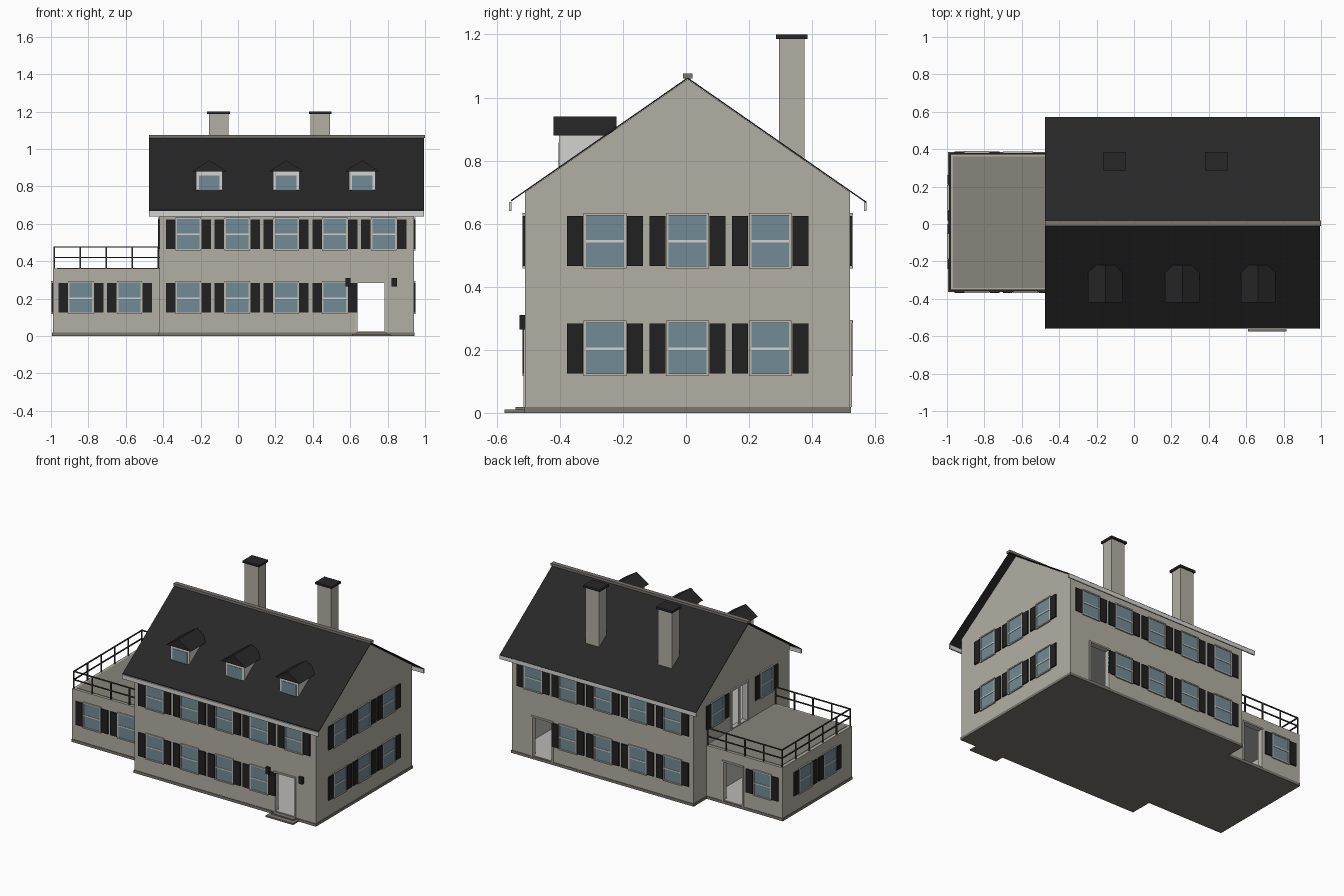
import bpy
import bmesh
from mathutils import Matrix, Vector

if "Cube" in bpy.data.objects:
    bpy.data.objects.remove(bpy.data.objects["Cube"])


def material(name, r, g, b):
    m = bpy.data.materials.new(name)
    m.use_nodes = True
    m.diffuse_color = (r, g, b, 1)
    bsdf = m.node_tree.nodes["Principled BSDF"]
    bsdf.inputs["Base Color"].default_value = (r, g, b, 1)
    bsdf.inputs["Roughness"].default_value = 0.8
    return m


WALL = material("beige wall", 0.45, 0.43, 0.37)
FRAME = material("pale stone frame", 0.51, 0.49, 0.43)
TRIM = material("white trim", 0.65, 0.65, 0.63)
GLASS = material("blue glass", 0.17, 0.26, 0.31)
SHUTTER = material("black paint", 0.015, 0.015, 0.015)
ROOF = material("charcoal roof", 0.02, 0.02, 0.02)
DECK = material("grey brown deck", 0.25, 0.23, 0.2)
BASE = material("dark stone", 0.2, 0.18, 0.155)
INSIDE = material("interior plaster", 0.5, 0.49, 0.46)
RAIL = material("railing metal", 0.045, 0.045, 0.04)

parts = {}


def box(name, mat, lo, hi):
    """Add a box between two corners to the named part."""
    bm, _ = parts.setdefault(name, (bmesh.new(), mat))
    lo, hi = Vector(lo), Vector(hi)
    size = Vector(abs(c) for c in hi - lo)
    bmesh.ops.create_cube(bm, size=1, matrix=Matrix.Translation((lo + hi) / 2) @ Matrix.Diagonal(size).to_4x4())


def prism(name, mat, profile, axis, start, end):
    """Extrude a closed profile of (across, z) points along x or y."""
    bm, _ = parts.setdefault(name, (bmesh.new(), mat))
    if axis == "x":
        verts = [bm.verts.new((start, a, z)) for a, z in profile]
        move = Vector((end - start, 0, 0))
    else:
        verts = [bm.verts.new((a, start, z)) for a, z in profile]
        move = Vector((0, end - start, 0))
    face = bm.faces.new(verts)
    grown = bmesh.ops.extrude_face_region(bm, geom=[face])
    bmesh.ops.translate(bm, vec=move, verts=[v for v in grown["geom"] if isinstance(v, bmesh.types.BMVert)])
    bmesh.ops.recalc_face_normals(bm, faces=bm.faces)


def finish(name):
    bm, mat = parts.pop(name)
    mesh = bpy.data.meshes.new(name)
    bm.to_mesh(mesh)
    bm.free()
    mesh.materials.append(mat)
    ob = bpy.data.objects.new(name, mesh)
    bpy.context.scene.collection.objects.link(ob)
    return ob


def carve(ob, cutter_name):
    """Cut a helper part out of an object, keeping the helper's material."""
    cutter = finish(cutter_name)
    cutter.hide_render = True
    mod = ob.modifiers.new("carve", "BOOLEAN")
    mod.operation, mod.solver, mod.object = "DIFFERENCE", "EXACT", cutter
    mod.material_mode = "TRANSFER"
    bpy.context.view_layer.objects.active = ob
    bpy.ops.object.modifier_apply(modifier=mod.name)
    bpy.data.objects.remove(cutter)


# Main dimensions
X0, X1, Y0, Y1 = -0.42, 0.94, -0.51, 0.52
WX, WY0, WY1, WZ = -0.99, -0.36, 0.38, 0.36
RIDGE_Y, RIDGE_Z, EAVE_Z = 0.005, 1.058, 0.70
SLOPE = (RIDGE_Z - EAVE_Z) / (Y1 - RIDGE_Y)
T = 0.03
LOW, HIGH = 0.205, 0.546
DOOR = (0.639, 0.783)
WING_DOOR = (-0.69, -0.55)
DECK_DOOR = (-0.05, 0.11)
DOOR_TOP = 0.284


def roof_z(y):
    return RIDGE_Z - abs(y - RIDGE_Y) * SLOPE


# Hollow main house with gables
prism("main_walls", WALL, [(Y0, 0.01), (Y1, 0.01), (Y1, EAVE_Z), (RIDGE_Y, RIDGE_Z), (Y0, EAVE_Z)], "x", X0, X1)
main = finish("main_walls")
box("cut", INSIDE, (X0 + T, Y0 + T, 0.022), (X1 - T, Y1 - T, 0.34))
carve(main, "cut")
prism("cut", INSIDE, [(Y0 + T, WZ), (Y1 - T, WZ), (Y1 - T, 0.68), (RIDGE_Y, 1.02), (Y0 + T, 0.68)],
      "x", X0 + T, X1 - T)
carve(main, "cut")
box("cut", INSIDE, (DOOR[0], -0.6, 0.024), (DOOR[1], 0.6, DOOR_TOP))
carve(main, "cut")
box("cut", INSIDE, (X0 - 0.1, DECK_DOOR[0], 0.368), (X0 + 0.1, DECK_DOOR[1], 0.625))
carve(main, "cut")

# Hollow side wing
box("wing_walls", WALL, (WX, WY0, 0.01), (X0 + 0.01, WY1, WZ))
wing = finish("wing_walls")
box("cut", INSIDE, (WX + T, WY0 + T, 0.022), (X0 - T, WY1 - T, 0.335))
carve(wing, "cut")
box("cut", INSIDE, (WING_DOOR[0], WY1 - 0.1, 0.024), (WING_DOOR[1], WY1 + 0.1, DOOR_TOP))
carve(wing, "cut")

# Plinths, steps and deck
E = 0.004
box("main_plinth", BASE, (X0 - E, Y0 - E, 0), (X1 + E, Y1 + E, 0.018))
box("wing_plinth", BASE, (WX - E, WY0 - E, 0), (X0 - E, WY1 + E, 0.018))
box("front_step", BASE, (0.61, -0.575, 0), (0.815, Y0, 0.01))
box("front_step", BASE, (0.63, -0.54, 0), (0.795, Y0, 0.018))
box("roof_deck", DECK, (WX + 0.022, WY0 + 0.018, WZ - 0.005), (X0, WY1 - 0.018, WZ + 0.003))

# Thin main roof, ridge cap and gutters
RX0, RX1, RY0, RY1 = -0.476, 0.995, -0.555, 0.573
sheet = [(RY0, roof_z(RY0)), (RIDGE_Y, RIDGE_Z), (RY1, roof_z(RY1))]
prism("main_roof", ROOF, [(y, z + 0.001) for y, z in sheet] + [(y, z + 0.006) for y, z in reversed(sheet)],
      "x", RX0, RX1)
box("ridge_cap", BASE, (RX0, -0.01, 1.06), (1.0, 0.02, 1.076))
for y in (RY0 - 0.002, RY1 - 0.004):
    box("gutters", TRIM, (RX0, y - 0.004, 0.64), (RX1, y + 0.004, 0.668))

# Chimneys
for x in (-0.104, 0.44):
    box("chimneys", WALL, (x - 0.052, 0.295, 0.78), (x + 0.052, 0.375, 1.186))
    box("chimney_caps", ROOF, (x - 0.061, 0.285, 1.186), (x + 0.061, 0.385, 1.2))

# Dormers
for x in (-0.153, 0.258, 0.664):
    box("dormer_walls", TRIM, (x - 0.071, -0.402, 0.775), (x + 0.071, -0.24, 0.88))
    box("dormer_glass", GLASS, (x - 0.055, -0.405, 0.779), (x + 0.055, -0.4, 0.857))
    prism("dormer_roofs", ROOF, [(x - 0.092, 0.88), (x + 0.092, 0.88), (x, 0.94)], "y", -0.42, -0.22)


def facade(side, plane):
    """Return a box builder in wall coordinates: along, outward, up."""
    sign = -1 if side in ("front", "left") else 1

    def add(name, mat, u0, u1, z0, z1, depth):
        a, b = plane - sign * 0.002, plane + sign * depth
        if side in ("front", "back"):
            box(side + "_" + name, mat, (u0, a, z0), (u1, b, z1))
        else:
            box(side + "_" + name, mat, (a, u0, z0), (b, u1, z1))
    return add


def window(add, u, z):
    w, h, f = 0.06, 0.08, 0.008
    add("window_glass", GLASS, u - w, u + w, z - h, z + h, 0.003)
    add("window_bars", TRIM, u - w, u + w, z - 0.006, z + 0.002, 0.006)
    for s in (-1, 1):
        add("window_frames", FRAME, u + s * w, u + s * (w + f), z - h, z + h, 0.007)
        add("window_frames", FRAME, u - w - f, u + w + f, z + s * h, z + s * (h + f), 0.009)
        add("shutters", SHUTTER, u + s * 0.07, u + s * 0.121, z - 0.08, z + 0.078, 0.008)


def door_frame(add, u0, u1, z0, z1, mat=FRAME):
    f = 0.01
    add("door_frame", mat, u0 - f, u0, z0, z1, 0.006)
    add("door_frame", mat, u1, u1 + f, z0, z1, 0.006)
    add("door_frame", mat, u0 - f, u1 + f, z1, z1 + f, 0.008)


# Front and back of the main house
columns = [-0.265 + 0.261 * i for i in range(5)]
for side, plane in (("front", Y0), ("back", Y1)):
    add = facade(side, plane)
    for x in columns:
        window(add, x, HIGH)
    for x in columns[:-1]:
        window(add, x, LOW)
    door_frame(add, *DOOR, 0.018, DOOR_TOP)

# Gable ends
right, left = facade("right", X1), facade("left", X0)
for y in (-0.257, 0.005, 0.267):
    window(right, y, HIGH)
    window(right, y, LOW)
for y in (-0.257, 0.267):
    window(left, y, HIGH)
door_frame(left, *DECK_DOOR, WZ, 0.625, TRIM)
mid = sum(DECK_DOOR) / 2
left("door_frame", TRIM, mid - 0.008, mid + 0.008, WZ, 0.625, 0.003)

# Wing sides
wing_front, wing_back, wing_left = facade("front", WY0), facade("back", WY1), facade("left", WX)
for x in (-0.84, -0.58):
    window(wing_front, x, LOW)
window(wing_back, -0.84, LOW)
door_frame(wing_back, *WING_DOOR, 0.018, DOOR_TOP)
for y in (-0.12, 0.14):
    window(wing_left, y, LOW)

# Door lamps
for x in (0.588, 0.836):
    box("door_lamps", SHUTTER, (x - 0.014, Y0 - 0.018, 0.265), (x + 0.014, Y0, 0.31))

# Deck railing
R = 0.0035
LX, FY, BY = WX + 0.008, WY0 + 0.006, WY1 - 0.006
for z in (0.42, 0.476):
    for y in (FY, BY):
        box("railing", RAIL, (LX - R, y - R, z - R), (X0, y + R, z + R))
    box("railing", RAIL, (LX - R, FY, z - R), (LX + R, BY, z + R))
for i in range(5):
    x = LX + (X0 - 0.006 - LX) * i / 4
    for y in (FY, BY):
        box("railing", RAIL, (x - R, y - R, WZ), (x + R, y + R, 0.476))
for i in range(1, 5):
    y = FY + (BY - FY) * i / 5
    box("railing", RAIL, (LX - R, y - R, WZ), (LX + R, y + R, 0.476))

for name in list(parts):
    finish(name)
